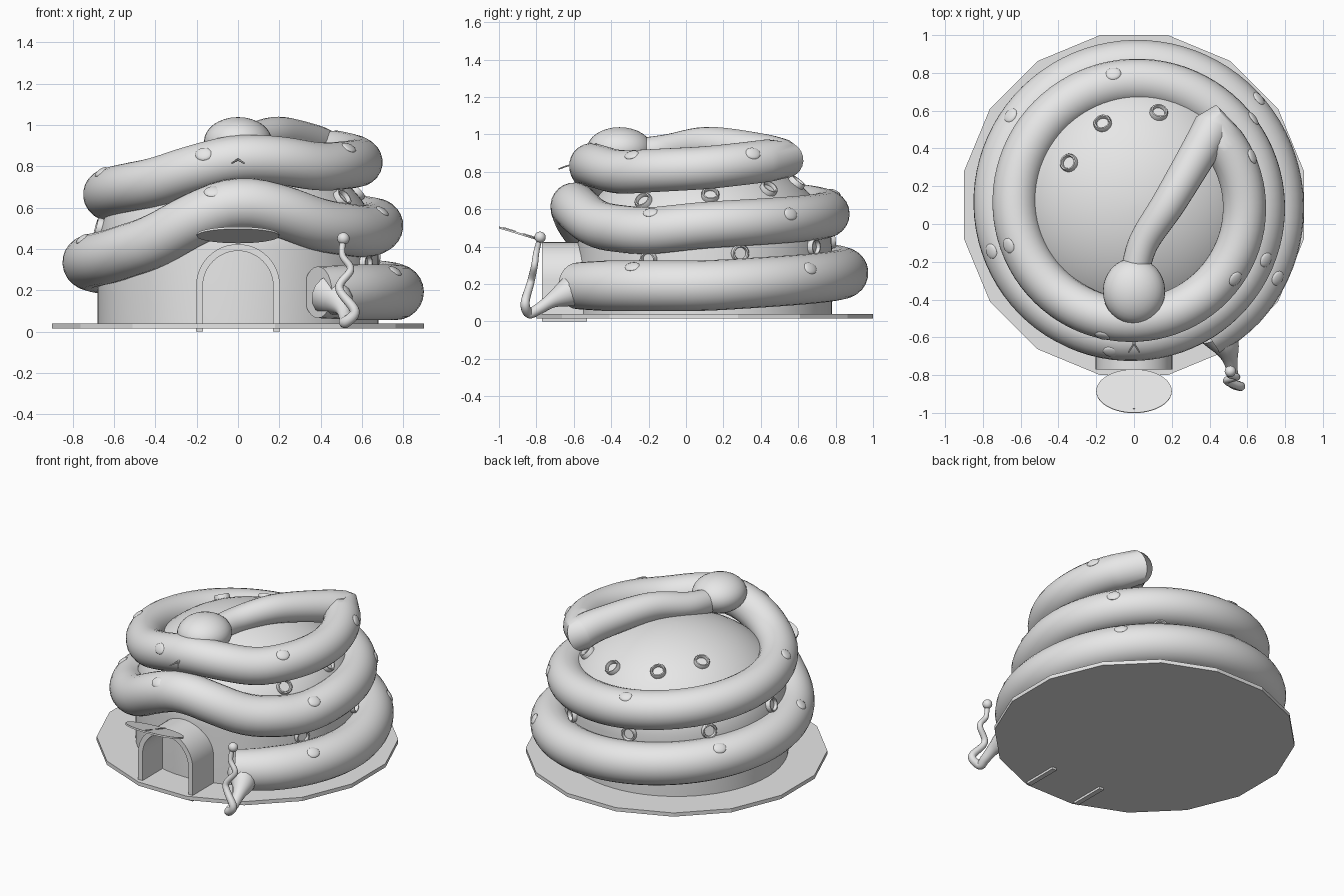
import bpy, bmesh, math
from mathutils import Vector, Matrix

if "Cube" in bpy.data.objects:
    bpy.data.objects.remove(bpy.data.objects["Cube"])

grey = bpy.data.materials.new("plain_grey")
grey.diffuse_color = (0.8, 0.8, 0.8, 1)
grey.use_nodes = True
grey.node_tree.nodes["Principled BSDF"].inputs["Base Color"].default_value = grey.diffuse_color
CY = 0.1  # hut centre along y


def finish(name, bm, smooth=True):
    bmesh.ops.recalc_face_normals(bm, faces=bm.faces)
    me = bpy.data.meshes.new(name)
    bm.to_mesh(me)
    bm.free()
    me.materials.append(grey)
    ob = bpy.data.objects.new(name, me)
    bpy.context.collection.objects.link(ob)
    if smooth:
        bpy.ops.object.select_all(action='DESELECT')
        ob.select_set(True)
        bpy.context.view_layer.objects.active = ob
        bpy.ops.object.shade_smooth_by_angle(angle=math.radians(40))
    return ob


def catmull(pts, n):
    """Smooth path through points of any dimension."""
    p = [pts[0]] + list(pts) + [pts[-1]]
    out = []
    for i in range(1, len(p) - 2):
        for k in range(n):
            t = k / n
            out.append(tuple(0.5 * (2 * b + (c - a) * t + (2 * a - 5 * b + 4 * c - d) * t * t
                                    + (3 * b - a - 3 * c + d) * t ** 3)
                             for a, b, c, d in zip(*p[i - 1:i + 3])))
    return out + [tuple(pts[-1])]


def sweep(name, path, sides=20):
    """Tube along (x, y, z, radius) points, mitred at corners."""
    bm = bmesh.new()
    pos = [Vector(p[:3]) for p in path]
    side, prev, rings = None, None, []
    for i, p in enumerate(pos):
        a = (p - pos[i - 1]).normalized() if i else Vector()
        b = (pos[i + 1] - p).normalized() if i < len(pos) - 1 else Vector()
        t = (a + b).normalized()
        if side is None:
            side = t.cross(Vector((0, 0, 1))).normalized()
        else:
            side = prev.rotation_difference(t) @ side
        side = (side - t * side.dot(t)).normalized()
        up, prev = side.cross(t), t
        rings.append([bm.verts.new(p + path[i][3] * (side * math.cos(w) + up * math.sin(w)))
                      for w in (math.tau * k / sides for k in range(sides))])
    for r, s in zip(rings, rings[1:]):
        for k in range(sides):
            j = (k + 1) % sides
            bm.faces.new((r[k], r[j], s[j], s[k]))
    bm.faces.new(rings[0])
    bm.faces.new(rings[-1])
    return finish(name, bm)


def lathe(bm, profile, n, mat):
    """Revolve (radius, height) points about local z."""
    rings = [[bm.verts.new(mat @ Vector((r * math.cos(math.tau * k / n),
                                         r * math.sin(math.tau * k / n), h)))
              for k in range(n)] for r, h in profile]
    for a, b in zip(rings, rings[1:]):
        for k in range(n):
            j = (k + 1) % n
            bm.faces.new((a[k], a[j], b[j], b[k]))
    bm.faces.new(rings[0])
    bm.faces.new(rings[-1])


def ball(name, loc, radii, seg=32):
    bm = bmesh.new()
    bmesh.ops.create_uvsphere(bm, u_segments=seg, v_segments=seg // 2, radius=1,
                              matrix=Matrix.LocRotScale(Vector(loc), None, Vector(radii)))
    return finish(name, bm)


# ground slab with sixteen sides
bm = bmesh.new()
R = 0.9 / math.cos(math.pi / 16)
lathe(bm, [(R, 0.015), (R, 0.04)], 16,
      Matrix.Translation((0, CY, 0)) @ Matrix.Rotation(math.pi / 16, 4, 'Z'))
finish("ground_slab", bm, False)

# domed hut body
bm = bmesh.new()
prof = [(0.68, 0.03)] + [(0.68 * math.cos(a), 0.4 + 0.5 * math.sin(a))
                         for a in (math.radians(d) for d in range(0, 90, 5))] + [(0.01, 0.9)]
lathe(bm, prof, 64, Matrix.Translation((0, CY, 0)))
finish("hut_dome", bm)


# round window rims in two rising rows
def window(deg, z):
    s = max(0, (z - 0.4) / 0.5)
    r = 0.68 * math.sqrt(1 - s * s)
    a = math.radians(deg)
    n = Vector((math.cos(a) * r / 0.4624, math.sin(a) * r / 0.4624, s / 0.5)).normalized()
    m = Matrix.Translation((r * math.cos(a), CY + r * math.sin(a), z)) @ \
        n.to_track_quat('Z', 'Y').to_matrix().to_4x4()
    bm = bmesh.new()
    lathe(bm, [(0.048, -0.02), (0.048, 0.015), (0.043, 0.025), (0.036, 0.025),
               (0.032, 0.015), (0.032, 0.004)], 20, m)
    finish("window_rim", bm)


for i in range(6):
    window(-26 + 42 * i, 0.33 + 0.034 * i)
    window(-33 + 36 * i, 0.64 + 0.032 * i)

# coil: height along quarter turns, starting on the right side
heights = [(-0.67, .19), (0, .19), (1, .26), (2, .335), (2.33, .36), (2.61, .43), (2.82, .555),
           (3, .63), (3.18, .59), (3.39, .51), (3.7, .48), (4, .515), (5, .575), (6, .665),
           (6.3, .69), (6.55, .72), (6.79, .79), (7, .84), (7.21, .83), (7.45, .795), (8, .82),
           (8.45, .865)]


def height(q):
    for (a, za), (b, zb) in zip(heights, heights[1:]):
        if q <= b:
            break
    t = max(0, min(1, (q - a) / (b - a)))
    return za + (zb - za) * t


def coil(q):
    a = q * math.pi / 2
    r = 0.765 - 0.0225 * q
    z = sum(height(q + d * 0.04) for d in range(-2, 3)) / 5
    return (r * math.cos(a), CY + r * math.sin(a), z, min(0.135, 0.125 + 0.05 * (q + 0.67)) - 0.0025 * max(q, 0))


N = 190
path = [coil(-0.67 + (8.4 + 0.67) * i / N) for i in range(N + 1)]
neck = catmull([(.425, .52, .865, .108), (.355, .40, .905, .1), (.19, .12, .95, .09),
                (.05, -.1, .92, .08), (0, -.28, .9, .075)], 8)
sweep("coiled_body", path + neck, 24)

# head and forked tongue
ball("head", (0, -0.355, 0.92), (0.165, 0.175, 0.118))
for s in (-1, 1):
    sweep("tongue_fork", [(0, -.62, .835, .005), (s * .005, -.64, .83, .005),
                          (s * .03, -.68, .815, .004)], 6)

# raised oval scales on the coil
for q, lift in ((0.45, .5), (1.6, .9), (2.2, .9), (2.9, .8), (3.75, .9), (4.4, .3), (5.1, 1.1),
                (6.2, .9), (6.85, .5), (7.6, .9), (8.25, .5), (-.3, .9)):
    x, y, z, r = coil(q)
    a = q * math.pi / 2
    n = Vector((math.cos(a) * math.cos(lift), math.sin(a) * math.cos(lift), math.sin(lift)))
    bm = bmesh.new()
    m = Matrix.LocRotScale(Vector((x, y, z)) + n * r * 0.97, n.to_track_quat('Z', 'Y'),
                           Vector((.042, .035, .012)))
    bmesh.ops.create_uvsphere(bm, u_segments=16, v_segments=8, radius=1, matrix=m)
    finish("scale", bm)

# tapered tail, curly tip and end bead
sweep("tail", catmull([(.44, -.57, .18, .1), (.485, -.64, .15, .075), (.51, -.72, .11, .04),
                       (.52, -.79, .065, .03), (.52, -.84, .045, .028), (.565, -.86, .1, .024),
                       (.49, -.83, .21, .02), (.545, -.81, .3, .018), (.505, -.8, .37, .016),
                       (.51, -.78, .45, .014)], 8), 14)
ball("tail_bead", (.51, -.78, .45), (.03, .03, .03), 20)

# arched doorway shell
bm = bmesh.new()


def arch(r, top, y):
    pts = [(r, 0.0)] + [(r * math.cos(a), top - r + r * math.sin(a))
                        for a in (math.pi * k / 24 for k in range(25))] + [(-r, 0.0)]
    return [bm.verts.new((x, y, z)) for x, z in pts]


loops = [arch(.203, .423, -.77), arch(.203, .423, -.53), arch(.17, .39, -.53), arch(.17, .39, -.77)]
for a, b in zip(loops, loops[1:] + loops[:1]):
    for k in range(len(a) - 1):
        bm.faces.new((a[k], a[k + 1], b[k + 1], b[k]))
for k in (0, -1):
    bm.faces.new([l[k] for l in loops])
finish("door_arch", bm)

# tilted oval awning with a central rib
tilt = Matrix.Translation((0, -.885, .467)) @ Matrix.Rotation(math.radians(-17), 4, 'X')
bm = bmesh.new()
lathe(bm, [(1, -.005), (1, .005)], 40, tilt @ Matrix.Diagonal((.2, .12, 1, 1)))
finish("awning", bm)
bm = bmesh.new()
for y, l in ((.065, .1), (-.065, .07)):
    bmesh.ops.create_cube(bm, size=1, matrix=tilt @ Matrix.Translation((0, y, .005))
                          @ Matrix.Diagonal((.008, l, .008, 1)))
finish("awning_rib", bm, False)
